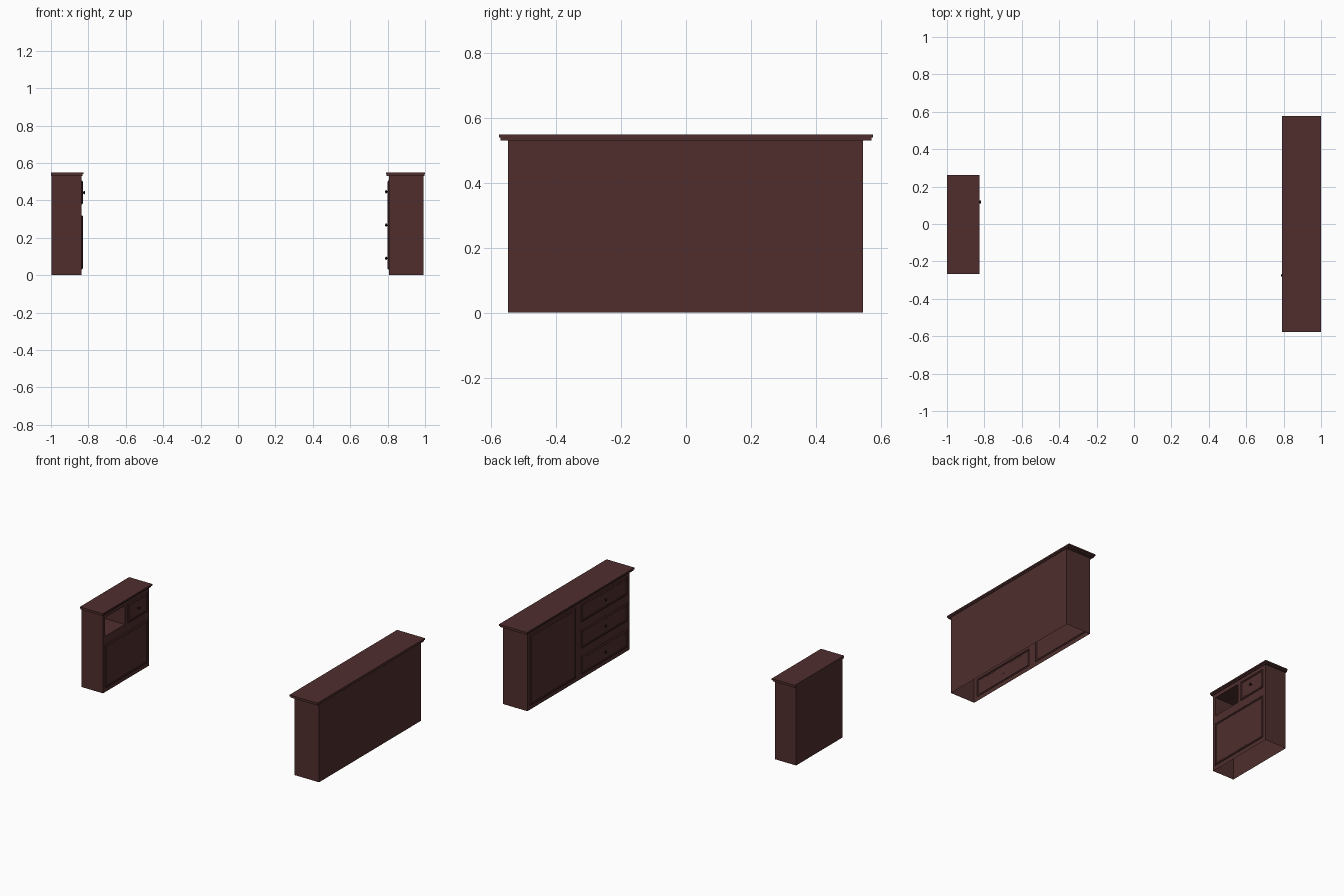
import bpy, bmesh, math
from mathutils import Matrix

if "Cube" in bpy.data.objects:
    bpy.data.objects.remove(bpy.data.objects["Cube"])


def material(name, rgb):
    m = bpy.data.materials.new(name)
    m.diffuse_color = (*rgb, 1)
    m.use_nodes = True
    m.node_tree.nodes["Principled BSDF"].inputs["Base Color"].default_value = m.diffuse_color
    return m


WOOD = material("dark_red_wood", (0.080, 0.027, 0.027))
KNOB = material("dark_knob", (0.020, 0.009, 0.009))


def finish(bm, name, mat, smooth=False):
    bmesh.ops.remove_doubles(bm, verts=bm.verts, dist=1e-5)
    bmesh.ops.recalc_face_normals(bm, faces=bm.faces)
    for f in bm.faces:
        f.smooth = smooth
    me = bpy.data.meshes.new(name)
    bm.to_mesh(me)
    bm.free()
    me.materials.append(mat)
    ob = bpy.data.objects.new(name, me)
    bpy.context.collection.objects.link(ob)
    return ob


def quad(bm, pts):
    bm.faces.new([bm.verts.new(p) for p in pts])


def slab(name, x0, x1, y0, y1, z0, z1):
    bm = bmesh.new()
    bmesh.ops.create_cube(bm, size=1)
    for v in bm.verts:
        v.co = (x0 if v.co.x < 0 else x1, y0 if v.co.y < 0 else y1,
                z0 if v.co.z < 0 else z1)
    finish(bm, name, WOOD)


def panel(name, xf, s, rect, rings):
    """Stepped rectangle on the front plane; rings are (inset, outward offset)."""
    bm = bmesh.new()
    y0, y1, z0, z1 = rect
    prev = None
    for inset, out in rings:
        x = xf + s * out
        a, b, c, d = y0 + inset, y1 - inset, z0 + inset, z1 - inset
        ring = [bm.verts.new(p) for p in ((x, a, c), (x, b, c), (x, b, d), (x, a, d))]
        if prev:
            for i in range(4):
                j = (i + 1) % 4
                bm.faces.new((prev[i], prev[j], ring[j], ring[i]))
        prev = ring
    bm.faces.new(prev)
    finish(bm, name, WOOD)


def knob(name, x, s, y, z):
    bm = bmesh.new()
    turn = Matrix.Translation((x + s * 0.005, y, z)) @ Matrix.Rotation(math.pi / 2, 4, 'Y')
    bmesh.ops.create_cone(bm, cap_ends=True, segments=12, radius1=0.004, radius2=0.004,
                          depth=0.012, matrix=turn)
    head = Matrix.Translation((x + s * 0.011, y, z)) @ Matrix.Diagonal((0.6, 1, 1, 1))
    bmesh.ops.create_uvsphere(bm, u_segments=12, v_segments=8, radius=0.009, matrix=head)
    finish(bm, name, KNOB, True)


RAISED = [(0, 0), (0, 0.004), (0.005, 0.008), (0.011, 0.008), (0.014, 0.005)]


def cabinet(name, xb, xf, y0, y1, h, panels):
    s = 1 if xf > xb else -1
    # carcass: back and two sides, open underneath
    bm = bmesh.new()
    quad(bm, [(xb, y0, 0), (xb, y1, 0), (xb, y1, h), (xb, y0, h)])
    for y in (y0, y1):
        quad(bm, [(xb, y, 0), (xf, y, 0), (xf, y, h), (xb, y, h)])
    finish(bm, name + "_carcass", WOOD)
    # face frame with openings left for doors and drawers
    rects = [p[1] for p in panels]
    ys = sorted({y0, y1, *(r[0] for r in rects), *(r[1] for r in rects)})
    zs = sorted({0, h, *(r[2] for r in rects), *(r[3] for r in rects)})
    bm = bmesh.new()
    for a, b in zip(ys, ys[1:]):
        for c, d in zip(zs, zs[1:]):
            my, mz = (a + b) / 2, (c + d) / 2
            if not any(r[0] < my < r[1] and r[2] < mz < r[3] for r in rects):
                quad(bm, [(xf, a, c), (xf, b, c), (xf, b, d), (xf, a, d)])
    finish(bm, name + "_face_frame", WOOD)
    # doors, drawers and open cubby
    for part, rect, kind in panels:
        if kind == "cubby":
            panel(name + "_" + part, xf, s, rect, [(0, 0), (0, 0.01 - abs(xf - xb))])
        else:
            panel(name + "_" + part, xf, s, rect, RAISED)
        if kind == "drawer":
            knob(name + "_" + part + "_knob", xf + s * 0.005, s,
                 (rect[0] + rect[1]) / 2, (rect[2] + rect[3]) / 2)


# wide dresser on the right, facing -x
cabinet("dresser", 0.992, 0.808, -0.548, 0.546, 0.531,
        [("door", (0.03, 0.52, 0.03, 0.505), "door")] +
        [(f"drawer_{i + 1}", (-0.52, -0.03, z - 0.06, z + 0.06), "drawer")
         for i, z in enumerate((0.09, 0.268, 0.446))])
slab("dresser_top_moulding", 0.795, 0.997, -0.571, 0.571, 0.531, 0.54)
slab("dresser_top", 0.79, 1.0, -0.577, 0.577, 0.54, 0.55)

# small cabinet on the left, facing +x
cabinet("small_cabinet", -0.998, -0.838, -0.25, 0.245, 0.531,
        [("door", (-0.228, 0.223, 0.03, 0.32), "door"),
         ("cubby", (-0.228, -0.016, 0.378, 0.505), "cubby"),
         ("drawer", (0.012, 0.223, 0.378, 0.505), "drawer")])
slab("small_cabinet_top_moulding", -0.999, -0.832, -0.262, 0.256, 0.531, 0.54)
slab("small_cabinet_top", -1.0, -0.826, -0.267, 0.261, 0.54, 0.55)
